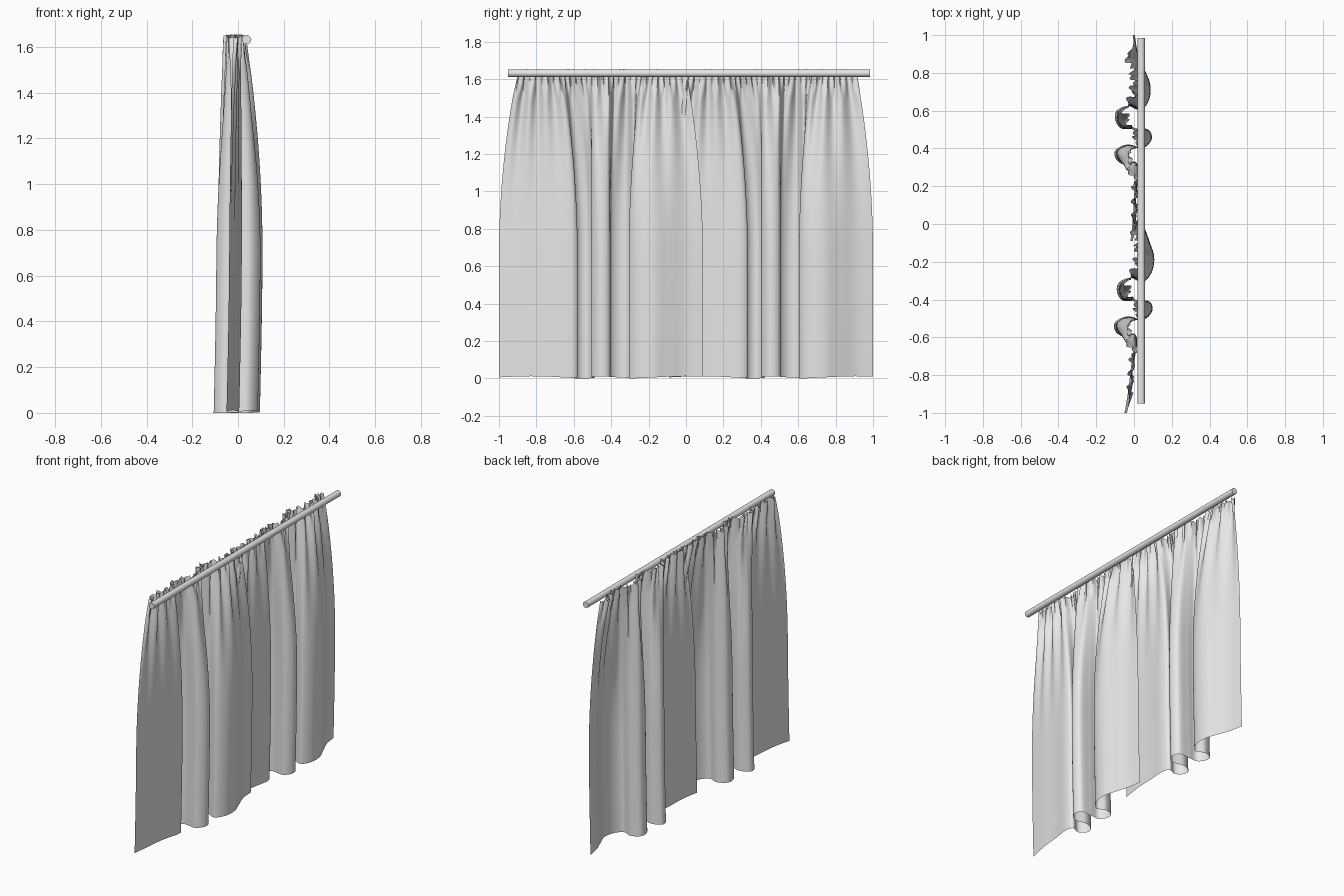
import bpy, bmesh, math, random
from mathutils import Vector

random.seed(4)
cube = bpy.data.objects.get("Cube")
if cube:
    bpy.data.objects.remove(cube, do_unlink=True)

grey = bpy.data.materials.new("light_grey")
grey.use_nodes = True
grey.diffuse_color = (0.8, 0.8, 0.8, 1)
grey.node_tree.nodes["Principled BSDF"].inputs["Base Color"].default_value = (0.8, 0.8, 0.8, 1)

# Hem path of one panel as (x, y): flat end, S-shaped folds, broad end
HEM = [(-0.05, -1.0), (-0.03, -0.88), (-0.015, -0.75), (0.005, -0.63),
       (-0.01, -0.58), (-0.06, -0.595), (-0.1, -0.565), (-0.1, -0.52),
       (-0.04, -0.49), (0.04, -0.505), (0.085, -0.46), (0.07, -0.41),
       (0.0, -0.405), (-0.06, -0.405), (-0.09, -0.36), (-0.08, -0.31),
       (-0.02, -0.285), (0.04, -0.305), (0.085, -0.25), (0.095, -0.17),
       (0.07, -0.09), (0.04, 0.0), (0.03, 0.09)]
COLS, ROWS, TOP = 260, 48, 1.645


def smooth_path(points, steps=12):
    """Catmull-Rom curve through the points."""
    p = [Vector(q) for q in points]
    p = [2 * p[0] - p[1]] + p + [2 * p[-1] - p[-2]]
    out = []
    for a, b, c, d in zip(p, p[1:], p[2:], p[3:]):
        for i in range(steps):
            t = i / steps
            out.append(0.5 * (2 * b + (c - a) * t + (2 * a - 5 * b + 4 * c - d) * t ** 2
                              + (3 * b - a - 3 * c + d) * t ** 3))
    return out + [p[-2]]


def resample(path, count):
    """Evenly spaced points along the path."""
    run = [0.0]
    for a, b in zip(path, path[1:]):
        run.append(run[-1] + (b - a).length)
    out, k = [], 0
    for i in range(count + 1):
        want = run[-1] * i / count
        while k < len(run) - 2 and run[k + 1] < want:
            k += 1
        out.append(path[k].lerp(path[k + 1], (want - run[k]) / (run[k + 1] - run[k])))
    return out


def finish(obj):
    obj.data.materials.append(grey)
    bpy.ops.object.select_all(action='DESELECT')
    obj.select_set(True)
    bpy.context.view_layer.objects.active = obj
    bpy.ops.object.shade_smooth_by_angle(angle=math.radians(50))


def panel(name, shift, shear):
    hem = resample(smooth_path(HEM), COLS)
    jag = [random.uniform(-0.008, 0.01) for _ in range(COLS + 1)]
    bm = bmesh.new()
    grid = []
    for r in range(ROWS + 1):
        t = 1 - (1 - r / ROWS) ** 1.5           # rows crowd towards the heading
        z = TOP * t
        gather = max(0, (z - 0.65) / (TOP - 0.65)) ** 2
        pinch = max(0, (z - 1.5) / (TOP - 1.5))
        row = []
        for c, h in enumerate(hem):
            s = c / COLS
            # gathered heading: even spacing, shallow folds, small pleats
            x = h.x * (1 - 0.75 * gather) + 0.012 * math.sin(math.pi * t)
            y = h.y + (-0.9 + 0.9 * s - h.y) * gather
            wave = math.sin(s * 76 + 2 * math.sin(s * 9))
            x += 0.02 * gather * wave * (1 - 0.4 * pinch)
            x += 0.011 * pinch * math.sin(s * 190 + 1.5 * math.sin(s * 23))
            y += 0.006 * pinch * math.sin(s * 190 + 1.3)
            x -= 0.008 * gather
            x += shear * (0.45 - (y + 1) * 0.9)
            lift = 0.006 * (1 + math.sin(s * 15)) * (1 - t) + jag[c] * pinch ** 3
            row.append(bm.verts.new((x, y + shift, z + lift)))
        grid.append(row)
    for low, high in zip(grid, grid[1:]):
        for c in range(COLS):
            bm.faces.new((low[c], low[c + 1], high[c + 1], high[c]))
    mesh = bpy.data.meshes.new(name)
    bm.to_mesh(mesh)
    bm.free()
    obj = bpy.data.objects.new(name, mesh)
    bpy.context.collection.objects.link(obj)
    finish(obj)


# Two curtain panels overlapping in the middle
panel("curtain_panel_front", 0.0, 0.0)
panel("curtain_panel_back", 0.91, 0.07)

# Curtain rod
bpy.ops.mesh.primitive_cylinder_add(vertices=32, radius=0.02, depth=1.935,
                                    location=(0.038, 0.017, 1.632),
                                    rotation=(math.pi / 2, 0, 0))
rod = bpy.context.object
rod.name = "curtain_rod"
finish(rod)
